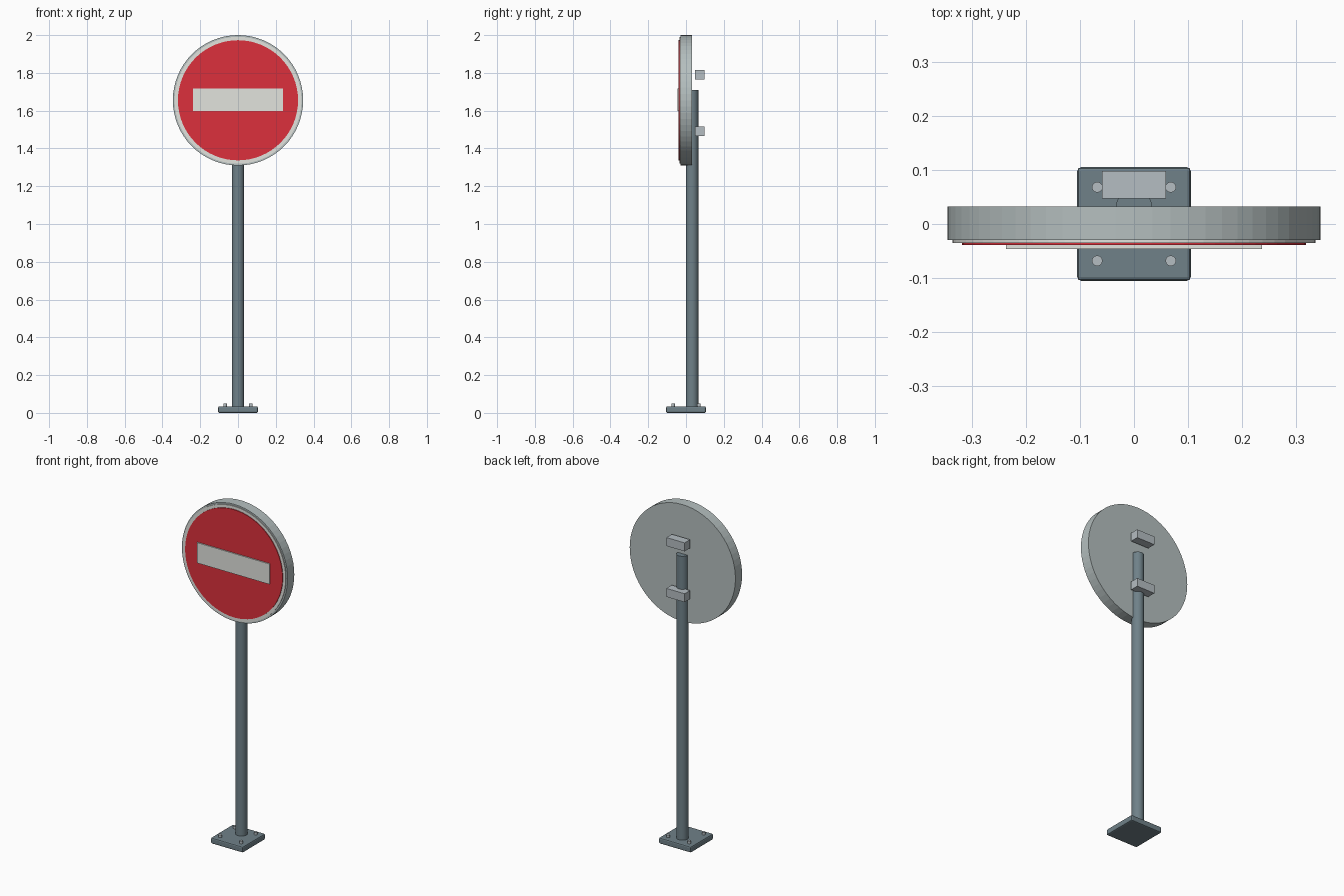
import bpy
from math import radians

cube = bpy.data.objects.get("Cube")
if cube:
    bpy.data.objects.remove(cube, do_unlink=True)


def material(name, rgb):
    mat = bpy.data.materials.new(name)
    mat.use_nodes = True
    mat.diffuse_color = (*rgb, 1)
    mat.node_tree.nodes["Principled BSDF"].inputs["Base Color"].default_value = (*rgb, 1)
    return mat


steel = material("dark blue grey steel", (0.16, 0.22, 0.25))
alloy = material("grey alloy", (0.46, 0.52, 0.52))
zinc = material("light zinc", (0.46, 0.51, 0.54))
white = material("off white", (0.76, 0.77, 0.73))
red = material("signal red", (0.72, 0.03, 0.045))


def finish(name, mat, bevel=0):
    obj = bpy.context.object
    obj.name = name
    obj.data.materials.append(mat)
    if bevel:
        mod = obj.modifiers.new("Bevel", 'BEVEL')
        mod.width = bevel
        mod.segments = 2
    return obj


def box(name, mat, size, center, bevel=0):
    bpy.ops.mesh.primitive_cube_add(size=1, location=center)
    bpy.context.object.scale = size
    bpy.ops.object.transform_apply(location=False, rotation=False, scale=True)
    return finish(name, mat, bevel)


def post(name, mat, radius, x, y, bottom, top, sides):
    bpy.ops.mesh.primitive_cylinder_add(
        vertices=sides, radius=radius, depth=top - bottom,
        location=(x, y, (top + bottom) / 2))
    return finish(name, mat)


def disc(name, mat, radius, front, back):
    bpy.ops.mesh.primitive_cylinder_add(
        vertices=64, radius=radius, depth=back - front,
        location=(0, (front + back) / 2, SIGN_Z), rotation=(radians(90), 0, 0))
    return finish(name, mat)


SIGN_Z = 1.655

# Foot plate with four anchor bolts
box("base_plate", steel, (0.21, 0.21, 0.035), (0, 0, 0.0175), 0.007)
for side, x in (("right", -0.068), ("left", 0.068)):
    for end, y in (("front", -0.068), ("back", 0.068)):
        post(f"bolt_{end}_{side}", zinc, 0.01, x, y, 0.03, 0.05, 12)

# Upright pole
post("pole", steel, 0.033, 0, 0.032, 0.03, 1.71, 24)
bpy.ops.object.shade_smooth_by_angle(angle=radians(30))

# Round sign: body, pale border, red face and bar
disc("sign_body", alloy, 0.345, -0.03, 0.032)
disc("sign_border", white, 0.336, -0.035, -0.029)
disc("sign_face", red, 0.318, -0.039, -0.034)
box("sign_bar", white, (0.474, 0.007, 0.12), (0, -0.0425, 1.658))

# Clamps behind the sign
for level, z in (("lower", 1.49), ("upper", 1.79)):
    box(f"clamp_{level}", zinc, (0.119, 0.051, 0.05), (0, 0.0725, z))
